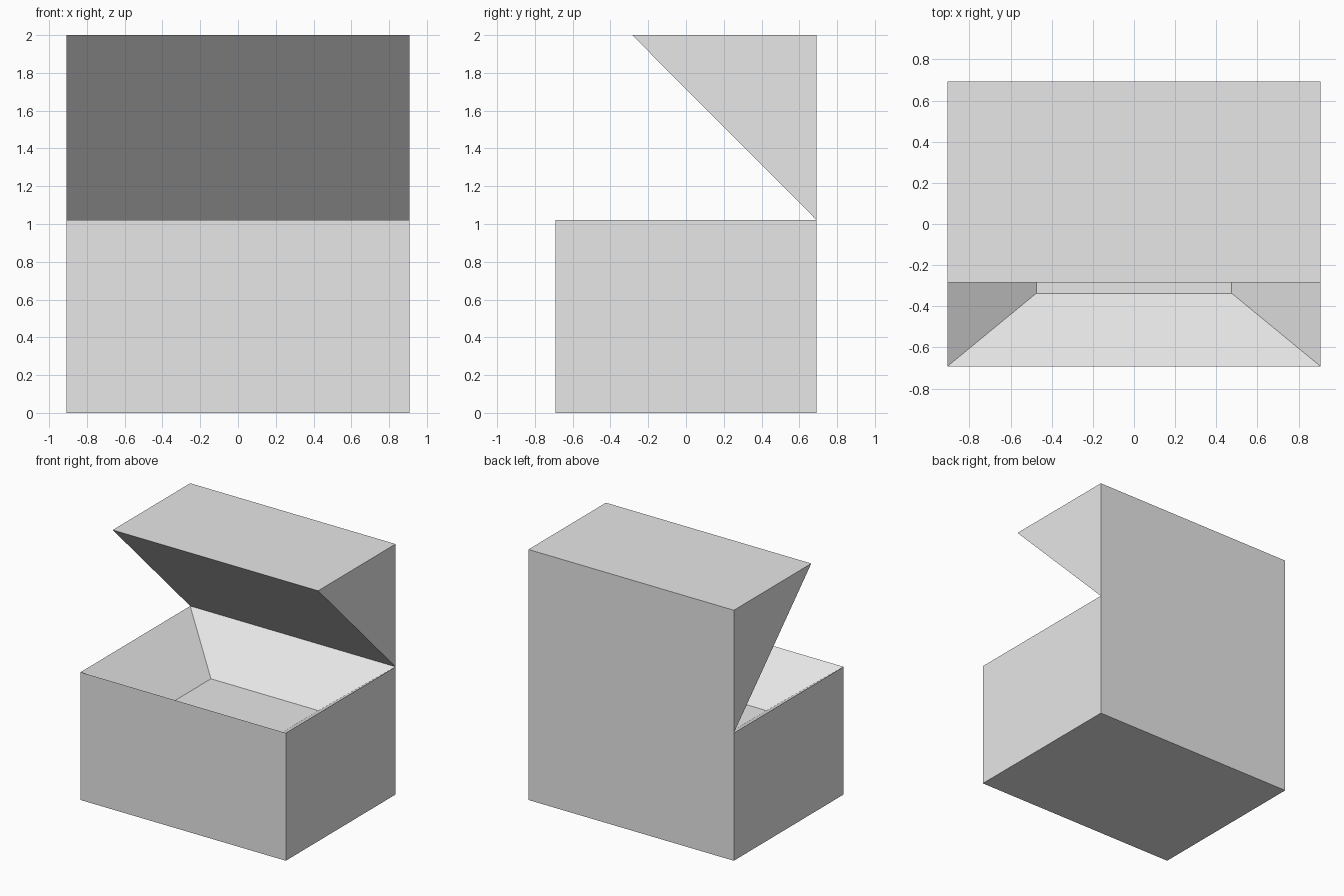
import bpy
import bmesh

cube = bpy.data.objects.get("Cube")
if cube:
    bpy.data.objects.remove(cube, do_unlink=True)

HALF_X, HALF_Y, RIM, TOP = 0.907, 0.692, 1.02, 2.0
FLOOR_X, FLOOR_Y, FLOOR_Z = 0.475, 0.337, 0.69
LID_FRONT = -0.285

grey = bpy.data.materials.new("light_grey")
grey.use_nodes = True
colour = (0.8, 0.8, 0.8, 1)
grey.diffuse_color = colour
grey.node_tree.nodes["Principled BSDF"].inputs["Base Color"].default_value = colour


def add_part(name, bm):
    bmesh.ops.recalc_face_normals(bm, faces=bm.faces)
    mesh = bpy.data.meshes.new(name)
    bm.to_mesh(mesh)
    bm.free()
    mesh.materials.append(grey)
    bpy.context.collection.objects.link(bpy.data.objects.new(name, mesh))


def ring(bm, hx, hy, z):
    return [bm.verts.new((sx * hx, sy * hy, z))
            for sx, sy in ((-1, -1), (1, -1), (1, 1), (-1, 1))]


# Box body: outer walls, then a hopper-shaped cavity sloping in from the rim
bm = bmesh.new()
rings = [ring(bm, HALF_X, HALF_Y, 0), ring(bm, HALF_X, HALF_Y, RIM),
         ring(bm, FLOOR_X, FLOOR_Y, FLOOR_Z)]
bm.faces.new(rings[0])
bm.faces.new(rings[-1])
for low, high in zip(rings, rings[1:]):
    for i in range(4):
        j = (i + 1) % 4
        bm.faces.new((low[i], low[j], high[j], high[i]))
add_part("box_body", bm)

# Open lid: triangular wedge standing on the back rim
bm = bmesh.new()
profile = ((HALF_Y, RIM), (HALF_Y, TOP), (LID_FRONT, TOP))
face = bm.faces.new([bm.verts.new((-HALF_X, y, z)) for y, z in profile])
side = bmesh.ops.extrude_face_region(bm, geom=[face])
verts = [v for v in side["geom"] if isinstance(v, bmesh.types.BMVert)]
bmesh.ops.translate(bm, verts=verts, vec=(2 * HALF_X, 0, 0))
add_part("open_lid", bm)
